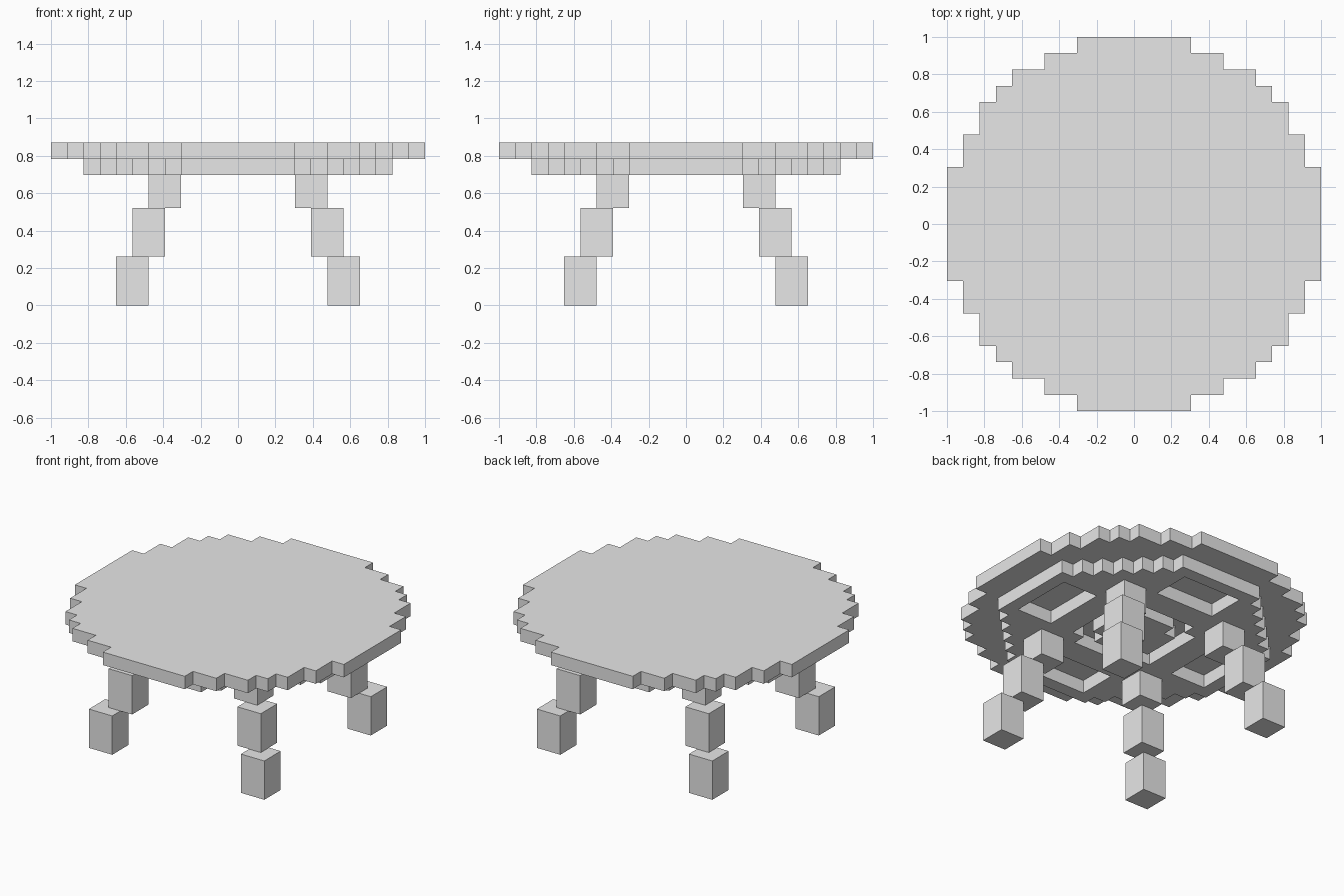
import bpy
import bmesh
from mathutils import Matrix, Vector

if "Cube" in bpy.data.objects:
    bpy.data.objects.remove(bpy.data.objects["Cube"], do_unlink=True)

U = 2 / 23  # size of one block; the top is 23 blocks wide

grey = bpy.data.materials.new("plain grey")
grey.use_nodes = True
grey.diffuse_color = (0.8, 0.8, 0.8, 1)
grey.node_tree.nodes["Principled BSDF"].inputs["Base Color"].default_value = (0.8, 0.8, 0.8, 1)


def finish(bm, name):
    """Turn a bmesh in block units into a named object."""
    bmesh.ops.recalc_face_normals(bm, faces=bm.faces)
    bmesh.ops.scale(bm, vec=(U, U, U), verts=bm.verts)
    mesh = bpy.data.meshes.new(name)
    bm.to_mesh(mesh)
    bm.free()
    mesh.materials.append(grey)
    obj = bpy.data.objects.new(name, mesh)
    bpy.context.collection.objects.link(obj)


def slab(name, is_solid, z):
    """One block thick plate made of every grid cell that passes the rule."""
    bm = bmesh.new()
    for i in range(-11, 12):
        for j in range(-11, 12):
            if is_solid(max(abs(i), abs(j)), min(abs(i), abs(j))):
                corners = [(-.5, -.5), (.5, -.5), (.5, .5), (-.5, .5)]
                bm.faces.new([bm.verts.new((i + a, j + b, z)) for a, b in corners])
    bmesh.ops.remove_doubles(bm, verts=bm.verts, dist=0.01)
    new = bmesh.ops.extrude_face_region(bm, geom=bm.faces[:])["geom"]
    top = [v for v in new if isinstance(v, bmesh.types.BMVert)]
    bmesh.ops.translate(bm, vec=(0, 0, 1), verts=top)
    bmesh.ops.recalc_face_normals(bm, faces=bm.faces)
    bmesh.ops.dissolve_limit(bm, angle_limit=0.01, verts=bm.verts, edges=bm.edges)
    finish(bm, name)


# Round stepped top: the reach of each row, by its distance from the middle
REACH = {11: 3, 10: 5, 9: 7}


def in_top(far, near):
    return near <= REACH.get(far, 8)


# Octagonal underframe with four rectangular openings and a stepped ring groove
def in_frame(far, near):
    octagon = far <= 9 and far + near <= 12
    opening = 6 <= far <= 8 and near <= 2
    disc = far <= 3 and far + near <= 5
    island = far <= 2 and far + near <= 3
    return octagon and not opening and (island or not disc)


slab("table_top", in_top, 9)
slab("under_frame", in_frame, 8)

# Splayed legs: three stacked blocks stepping inward as they rise
BLOCKS = [(6.5, 0, 3), (5.5, 3, 6), (4.5, 6, 8)]
for side, sx in (("left", 1), ("right", -1)):
    for end, sy in (("front", -1), ("back", 1)):
        bm = bmesh.new()
        for offset, low, high in BLOCKS:
            place = Matrix.Translation(Vector((sx * offset, sy * offset, (low + high) / 2)))
            bmesh.ops.create_cube(bm, size=1, matrix=place @ Matrix.Diagonal((2, 2, high - low, 1)))
        finish(bm, f"{end}_{side}_leg")
